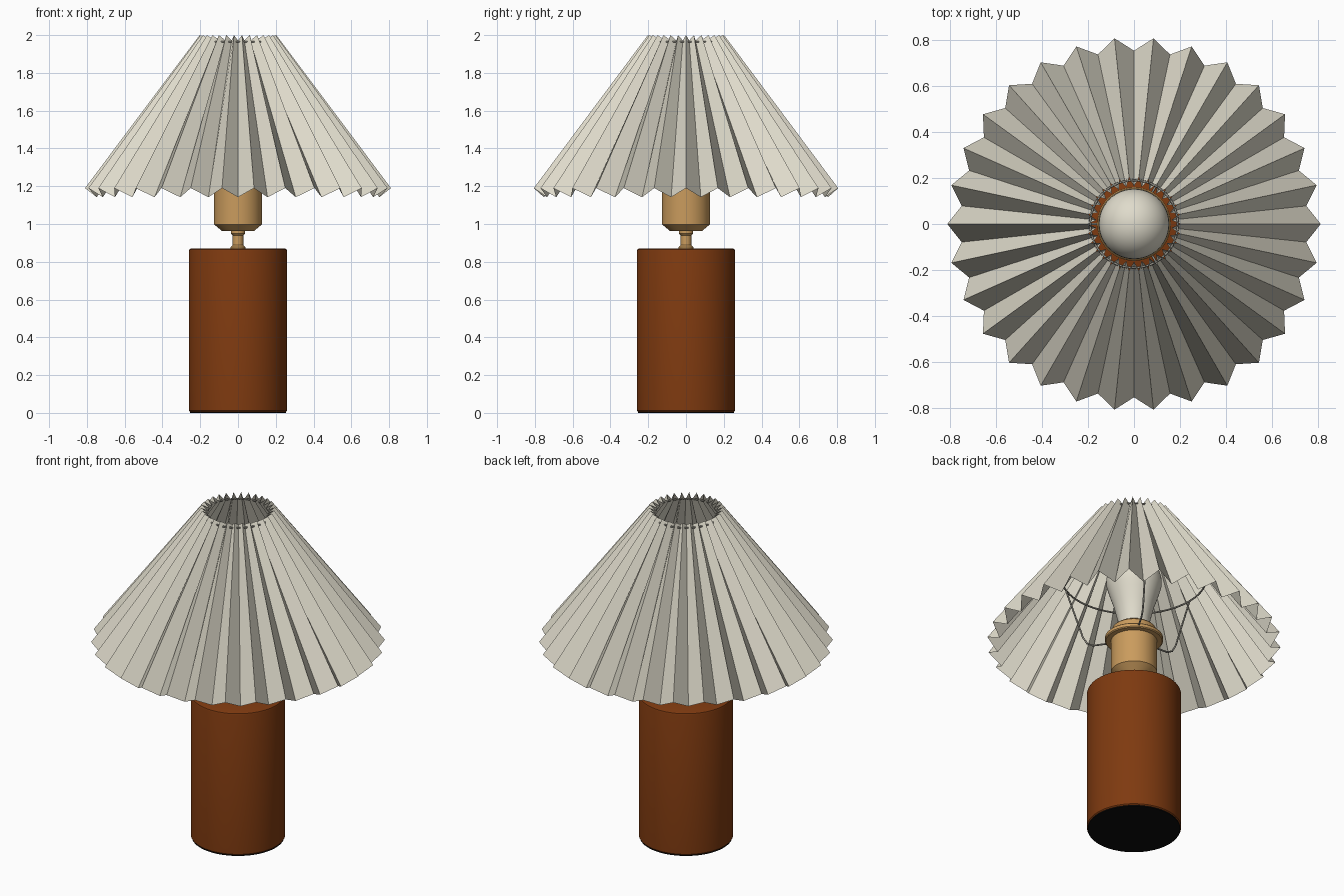
import bpy, bmesh, math
from math import cos, sin, pi, radians

if "Cube" in bpy.data.objects:
    bpy.data.objects.remove(bpy.data.objects["Cube"])


def material(name, rgb):
    m = bpy.data.materials.new(name)
    m.diffuse_color = (*rgb, 1)
    m.use_nodes = True
    m.node_tree.nodes["Principled BSDF"].inputs["Base Color"].default_value = m.diffuse_color
    return m


CREAM = material("cream fabric", (0.74, 0.71, 0.60))
BROWN = material("chestnut brown", (0.21, 0.042, 0.005))
TAN = material("brass tan", (0.59, 0.33, 0.11))
BLACK = material("black pad", (0.004, 0.004, 0.004))
METAL = material("wire grey", (0.30, 0.29, 0.25))


def finish(name, bm, mat, smooth=True):
    bmesh.ops.remove_doubles(bm, verts=bm.verts, dist=1e-5)
    bmesh.ops.recalc_face_normals(bm, faces=bm.faces)
    me = bpy.data.meshes.new(name)
    bm.to_mesh(me)
    bm.free()
    me.materials.append(mat)
    ob = bpy.data.objects.new(name, me)
    bpy.context.collection.objects.link(ob)
    if smooth:
        bpy.ops.object.select_all(action='DESELECT')
        bpy.context.view_layer.objects.active = ob
        ob.select_set(True)
        bpy.ops.object.shade_smooth_by_angle(angle=radians(30))
    return ob


def lathe(name, profile, mat, steps=64):
    """Spin an (r, z) profile around the z axis."""
    bm = bmesh.new()
    vs = [bm.verts.new((r, 0, z)) for r, z in profile]
    es = [bm.edges.new(p) for p in zip(vs, vs[1:])]
    bmesh.ops.spin(bm, geom=vs + es, cent=(0, 0, 0), axis=(0, 0, 1),
                   angle=2 * pi, steps=steps)
    return finish(name, bm, mat)


def wire(name, points, mat, radius=0.005, cyclic=False):
    cu = bpy.data.curves.new(name, 'CURVE')
    cu.dimensions = '3D'
    cu.bevel_depth = radius
    cu.bevel_resolution = 2
    sp = cu.splines.new('POLY')
    sp.points.add(len(points) - 1)
    for p, co in zip(sp.points, points):
        p.co = (*co, 1)
    sp.use_cyclic_u = cyclic
    cu.materials.append(mat)
    ob = bpy.data.objects.new(name, cu)
    bpy.context.collection.objects.link(ob)


def circle(r, z, n=64):
    return [(r * cos(2 * pi * i / n), r * sin(2 * pi * i / n), z) for i in range(n)]


# Base cylinder with softened rims, black pad underneath
lathe("base", [(0, 0.006), (0.255, 0.006), (0.26, 0.012), (0.26, 0.857),
               (0.257, 0.866), (0.25, 0.87), (0, 0.87)], BROWN)
lathe("base_pad", [(0, 0), (0.255, 0), (0.255, 0.006), (0, 0.006)], BLACK)

# Neck and bulb socket
lathe("neck", [(0, 0.865), (0.04, 0.865), (0.04, 0.878), (0.028, 0.888),
               (0.028, 0.94), (0.038, 0.95), (0.038, 0.966), (0, 0.966)], TAN, 32)
lathe("socket", [(0, 0.963), (0.085, 0.963), (0.127, 0.998), (0.127, 1.20),
                 (0.12, 1.21), (0.12, 1.27), (0.11, 1.28), (0, 1.28)], TAN, 48)
lathe("socket_ring", [(0.12, 1.195), (0.155, 1.195), (0.16, 1.20), (0.16, 1.218),
                      (0.155, 1.223), (0.12, 1.223)], TAN, 48)

# Bulb: flared neck into a round globe
globe = [(0.153 * cos(radians(a)), 1.57 + 0.153 * sin(radians(a)))
         for a in range(-20, 90, 10)]
lathe("bulb", [(0, 1.275), (0.085, 1.275), (0.09, 1.33), (0.112, 1.42),
               (0.132, 1.48)] + globe + [(0, 1.723)], CREAM, 48)

# Wire frame that carries the shade
wire("upper_shade_ring", circle(0.19, 1.965), METAL, 0.005, True)
wire("middle_shade_ring", circle(0.40, 1.60), METAL, 0.005, True)
for i, deg in enumerate((60, 180, 300)):
    a = radians(deg)
    path = [(0.14, 1.21), (0.24, 1.215), (0.275, 1.235), (0.30, 1.28), (0.40, 1.60)]
    wire(f"shade_arm_{i + 1}", [(r * cos(a), r * sin(a), z) for r, z in path], METAL)

# Pleated shade: 30 folds alternating between outer and inner edges
PLEATS = 30
bm = bmesh.new()
rows = []
for i in range(PLEATS * 2):
    a = pi * i / PLEATS
    ends = ((0.81, 1.19), (0.203, 2.0)) if i % 2 == 0 else ((0.752, 1.142), (0.163, 1.972))
    rows.append([bm.verts.new((r * cos(a), r * sin(a), z)) for r, z in ends])
for p, q in zip(rows, rows[1:] + rows[:1]):
    bm.faces.new((p[0], q[0], q[1], p[1]))
finish("pleated_shade", bm, CREAM, smooth=False)
